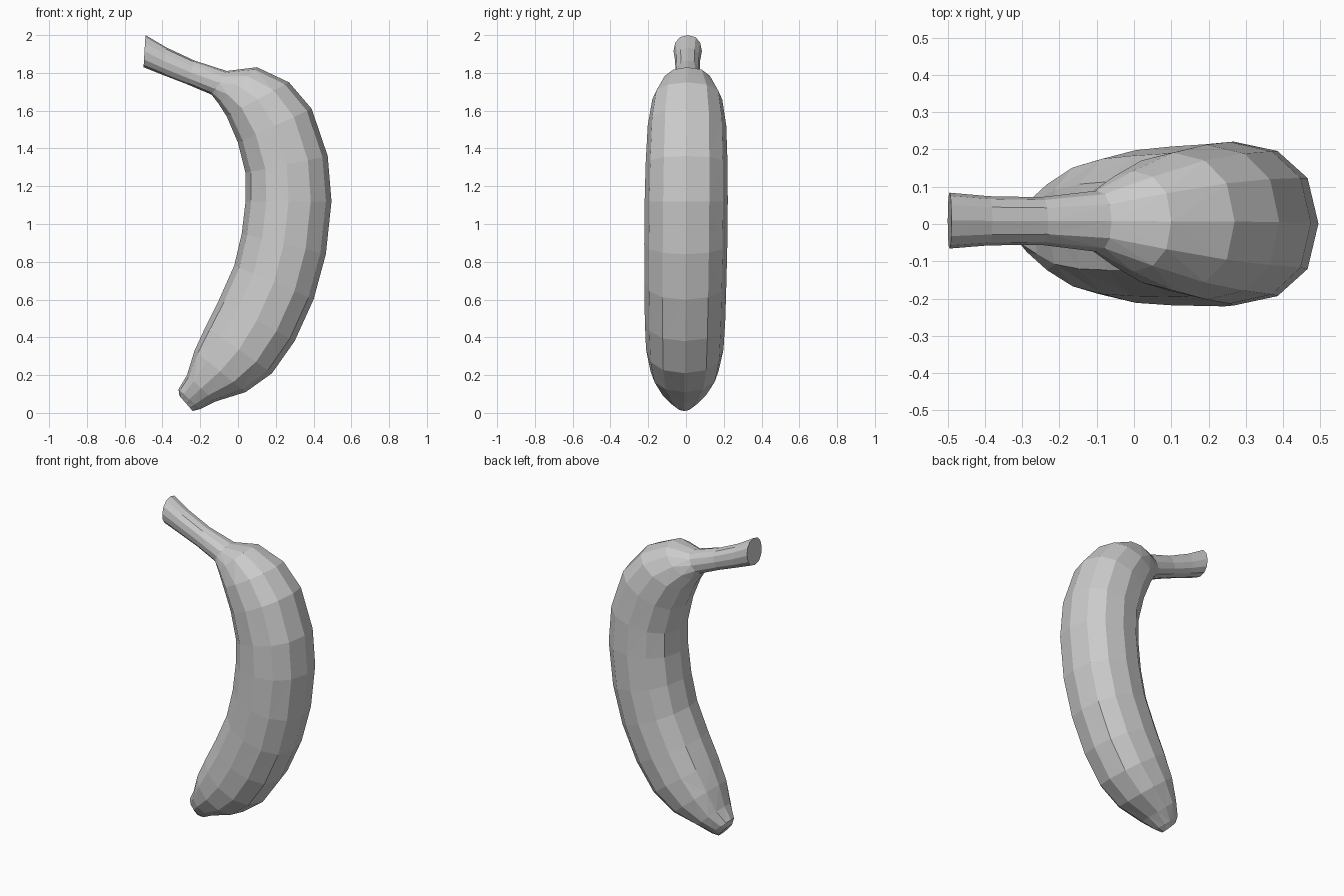
import bpy
import bmesh
from math import cos, sin, tau, copysign
from mathutils import Vector

old = bpy.data.objects.get("Cube")
if old:
    bpy.data.objects.remove(old, do_unlink=True)

SIDES = 12

# Rings from blossom tip to stem end: inner x, z, outer x, z, half width
RINGS = [
    (-.31, .09, -.24, .01, .045),
    (-.315, .125, -.20, .02, .075),
    (-.27, .20, -.12, .06, .13),
    (-.23, .33, .04, .11, .18),
    (-.17, .46, .18, .21, .205),
    (-.10, .60, .30, .38, .213),
    (-.02, .78, .40, .60, .217),
    (.02, .95, .465, .84, .22),
    (.04, 1.12, .495, 1.12, .22),
    (.04, 1.27, .475, 1.36, .217),
    (.00, 1.43, .39, 1.61, .208),
    (-.06, 1.57, .27, 1.75, .185),
    (-.105, 1.64, .10, 1.83, .135),
    (-.14, 1.685, -.06, 1.81, .082),
    (-.27, 1.74, -.23, 1.865, .064),
    (-.40, 1.79, -.38, 1.935, .066),
    (-.50, 1.83, -.49, 2.0, .075),
]


def rounded(v, power):
    return copysign(abs(v) ** power, v)


def ring_points(ix, iz, ox, oz, half):
    # Squarish oval spanning the inner and outer edge of the curve
    inner, outer = Vector((ix, 0, iz)), Vector((ox, 0, oz))
    mid, reach = (inner + outer) / 2, (outer - inner) / 2
    lean = Vector((0, 0.01 * (mid.z - 1), 0))
    for k in range(SIDES):
        a = tau * k / SIDES
        side = Vector((0, half * rounded(sin(a), .85), 0))
        yield mid + lean + reach * rounded(cos(a), .95) + side


# Skin: bridge consecutive rings and cap both ends
bm = bmesh.new()
loops = [[bm.verts.new(p) for p in ring_points(*r)] for r in RINGS]
for low, high in zip(loops, loops[1:]):
    for k in range(SIDES):
        n = (k + 1) % SIDES
        bm.faces.new((low[k], low[n], high[n], high[k]))
bm.faces.new(loops[0])
bm.faces.new(loops[-1])
bmesh.ops.triangulate(bm, faces=[f for f in bm.faces if len(f.verts) == 4])
bmesh.ops.recalc_face_normals(bm, faces=bm.faces)

mesh = bpy.data.meshes.new("banana")
bm.to_mesh(mesh)
bm.free()
banana = bpy.data.objects.new("banana", mesh)
bpy.context.collection.objects.link(banana)

# Plain grey skin
skin = bpy.data.materials.new("plain grey")
skin.use_nodes = True
grey = (.6, .6, .6, 1)
skin.diffuse_color = grey
skin.node_tree.nodes["Principled BSDF"].inputs["Base Color"].default_value = grey
mesh.materials.append(skin)
